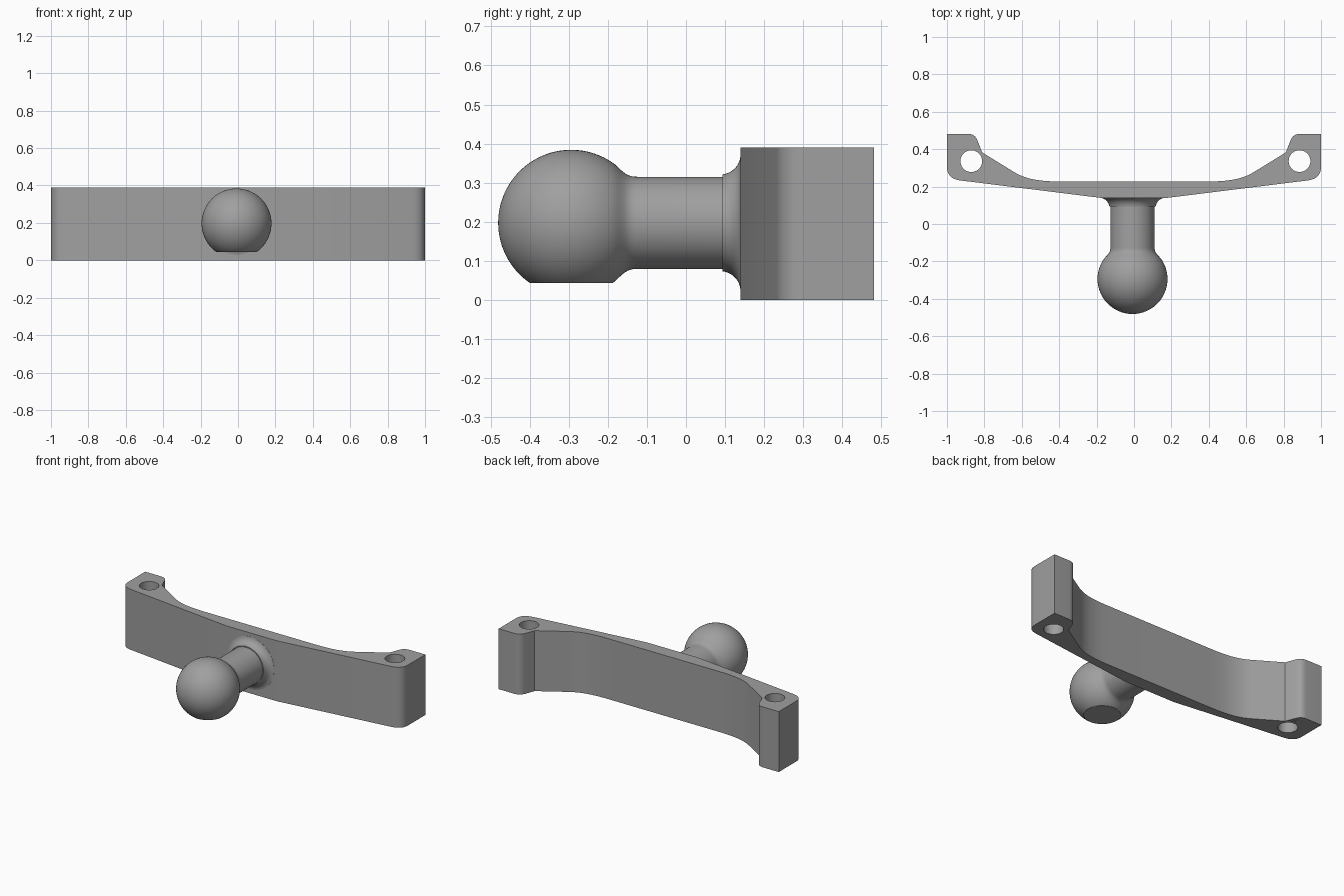
import bpy, bmesh, math
from mathutils import Vector, Matrix

if "Cube" in bpy.data.objects:
    bpy.data.objects.remove(bpy.data.objects["Cube"])

HEIGHT = 0.39
AXIS_X, AXIS_Z = -0.008, 0.197   # centre line of ball and stem

gray = bpy.data.materials.new("plain gray")
gray.diffuse_color = (0.35, 0.35, 0.35, 1)
gray.use_nodes = True
gray.node_tree.nodes["Principled BSDF"].inputs["Base Color"].default_value = gray.diffuse_color


def finish(name, bm, angle=30):
    bmesh.ops.recalc_face_normals(bm, faces=bm.faces)
    mesh = bpy.data.meshes.new(name)
    bm.to_mesh(mesh)
    bm.free()
    obj = bpy.data.objects.new(name, mesh)
    bpy.context.collection.objects.link(obj)
    mesh.materials.append(gray)
    bpy.ops.object.select_all(action='DESELECT')
    obj.select_set(True)
    bpy.context.view_layer.objects.active = obj
    bpy.ops.object.shade_smooth_by_angle(angle=math.radians(angle))
    return obj


def bezier(a, b, c, d, n):
    """Points of a cubic curve from a to d."""
    a, b, c, d = (Vector(p) for p in (a, b, c, d))
    return [a * (1 - t) ** 3 + b * 3 * t * (1 - t) ** 2 + c * 3 * t * t * (1 - t) + d * t ** 3
            for t in (i / n for i in range(n + 1))]


def lathe(profile, steps=64):
    """Spin (y, radius) points around the stem's centre line."""
    bm = bmesh.new()
    centre = Vector((AXIS_X, 0, AXIS_Z))
    verts = [bm.verts.new((AXIS_X, y, AXIS_Z + r)) for y, r in profile]
    edges = [bm.edges.new(p) for p in zip(verts, verts[1:])]
    bmesh.ops.spin(bm, geom=verts + edges, cent=centre, axis=(0, 1, 0),
                   angle=2 * math.pi, steps=steps, use_duplicate=False)
    bmesh.ops.remove_doubles(bm, verts=bm.verts, dist=0.0003)
    return bm


# Bracket: right half of the outline, mirrored, extruded upward
half = [Vector((0.18, 0.14))]
half += bezier((0.93, 0.233), (0.975, 0.239), (1, 0.262), (1, 0.305), 8)
half += [Vector((1, 0.482))]
half += bezier((0.89, 0.482), (0.862, 0.482), (0.848, 0.472), (0.838, 0.45), 6)
half += [Vector((0.812, 0.383))]
half += bezier((0.64, 0.277), (0.57, 0.235), (0.49, 0.227), (0.38, 0.227), 12)
outline = half + [Vector((-p.x, p.y)) for p in reversed(half)]
bm = bmesh.new()
base = bm.faces.new([bm.verts.new((p.x, p.y, 0)) for p in outline])
top = bmesh.ops.extrude_face_region(bm, geom=[base])["geom"]
bmesh.ops.translate(bm, vec=(0, 0, HEIGHT),
                    verts=[g for g in top if isinstance(g, bmesh.types.BMVert)])
bracket = finish("bracket", bm)

# Bolt holes through both ends
bm = bmesh.new()
for x in (-0.87, 0.885):
    bmesh.ops.create_cone(bm, cap_ends=True, segments=40, radius1=0.058, radius2=0.058,
                          depth=1, matrix=Matrix.Translation((x, 0.336, HEIGHT / 2)))
cutter = finish("hole_cutter", bm)
cutter.hide_render = True
cutter.hide_set(True)
mod = bracket.modifiers.new("holes", 'BOOLEAN')
mod.operation, mod.solver, mod.object = 'DIFFERENCE', 'EXACT', cutter
bpy.context.view_layer.objects.active = bracket
bracket.select_set(True)
bpy.ops.object.modifier_apply(modifier=mod.name)
bpy.data.objects.remove(cutter)

# Ball and stem, blended by a small fillet, with a flat under the ball
R, CY = 0.187, -0.294
end = math.pi - math.asin(0.15 / R)
profile = [(CY - R * math.cos(end * i / 36), R * math.sin(end * i / 36)) for i in range(37)]
profile += [tuple(p) for p in bezier(profile[-1], (-0.157, 0.126), (-0.15, 0.118), (-0.125, 0.118), 8)][1:]
profile += [(0.15, 0.118)]
bm = lathe(profile)
cut = bmesh.ops.bisect_plane(bm, geom=bm.verts[:] + bm.edges[:] + bm.faces[:],
                             plane_co=(0, 0, 0.043), plane_no=(0, 0, -1), clear_outer=True)
rim = [g for g in cut["geom_cut"] if isinstance(g, bmesh.types.BMEdge)]
bmesh.ops.edgeloop_fill(bm, edges=rim)
finish("ball_and_stem", bm)

# Flared collar where the stem meets the bracket
flare = [(0.094, 0.116), (0.094, 0.124)]
flare += [tuple(p) for p in bezier((0.094, 0.124), (0.118, 0.128), (0.136, 0.145), (0.139, 0.168), 10)][1:]
flare += [(0.15, 0.168)]
finish("stem_collar", lathe(flare))
